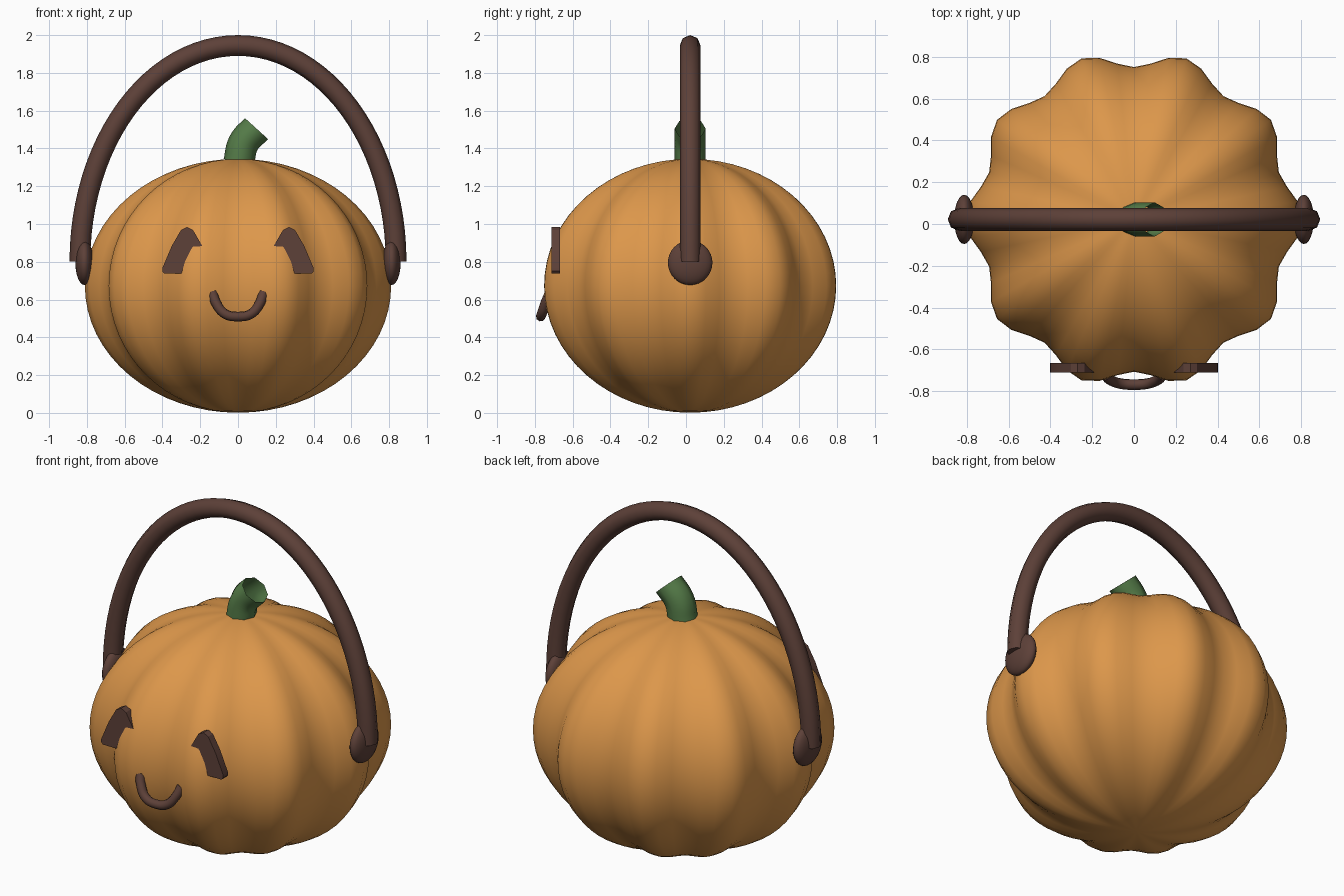
import bpy, bmesh, math

if "Cube" in bpy.data.objects:
    bpy.data.objects.remove(bpy.data.objects["Cube"])

CY = 0.022  # front-back centre of the pumpkin


def material(name, rgb):
    m = bpy.data.materials.new(name)
    m.diffuse_color = (*rgb, 1)
    m.use_nodes = True
    m.node_tree.nodes["Principled BSDF"].inputs["Base Color"].default_value = m.diffuse_color
    return m


ORANGE = material("orange", (0.72, 0.31, 0.07))
BROWN = material("brown", (0.11, 0.052, 0.04))
GREEN = material("green", (0.09, 0.2, 0.065))


def mesh_object(name, bm, mat, angle=40):
    bmesh.ops.recalc_face_normals(bm, faces=bm.faces)
    me = bpy.data.meshes.new(name)
    bm.to_mesh(me)
    bm.free()
    me.materials.append(mat)
    ob = bpy.data.objects.new(name, me)
    bpy.context.collection.objects.link(ob)
    bpy.ops.object.select_all(action='DESELECT')
    ob.select_set(True)
    bpy.context.view_layer.objects.active = ob
    bpy.ops.object.shade_smooth_by_angle(angle=math.radians(angle))
    return ob


def tube(name, pts, radius, mat, caps, bezier=False):
    cu = bpy.data.curves.new(name, 'CURVE')
    cu.dimensions = '3D'
    cu.bevel_depth = radius
    cu.bevel_resolution = 2
    cu.use_fill_caps = caps
    if bezier:
        sp = cu.splines.new('BEZIER')
        sp.bezier_points.add(len(pts) - 1)
        for bp, p in zip(sp.bezier_points, pts):
            bp.co = p
            bp.handle_left_type = bp.handle_right_type = 'AUTO'
        sp.resolution_u = 6
    else:
        sp = cu.splines.new('POLY')
        sp.points.add(len(pts) - 1)
        for sp_pt, p in zip(sp.points, pts):
            sp_pt.co = (*p, 1)
    sp.use_smooth = True
    cu.materials.append(mat)
    ob = bpy.data.objects.new(name, cu)
    bpy.context.collection.objects.link(ob)
    return ob


# Pumpkin body: ellipsoid with ten lobes
bm = bmesh.new()
bmesh.ops.create_uvsphere(bm, u_segments=60, v_segments=32, radius=1)
for v in bm.verts:
    a = math.atan2(v.co.y, v.co.x)
    r = 0.77 * (1 + 0.053 * math.cos(10 * a))
    v.co = (v.co.x * r, v.co.y * r + CY, 0.673 + v.co.z * 0.672)
mesh_object("pumpkin_body", bm, ORANGE, 60)

# Carrying handle: half ellipse
arch = [(0.837 * math.cos(math.pi * i / 48), CY, 0.8 + 1.145 * math.sin(math.pi * i / 48))
        for i in range(49)]
tube("handle", arch, 0.055, BROWN, True)

# Handle knobs
for side, s in (("left", -1), ("right", 1)):
    bm = bmesh.new()
    bmesh.ops.create_uvsphere(bm, u_segments=24, v_segments=16, radius=1)
    for v in bm.verts:
        v.co = (s * 0.813 + v.co.x * 0.048, CY + v.co.y * 0.118, 0.795 + v.co.z * 0.118)
    mesh_object("handle_knob_" + side, bm, BROWN)

# Bent stem, open at the tip
tube("stem", [(0.004, CY, 1.325), (0.03, CY, 1.43), (0.098, CY, 1.505)], 0.082, GREEN, False, True)

# Eyes: rounded triangle plates, partly sunk into the body
half = [(0.0, 0.984), (0.032, 0.968), (0.08, 0.885), (0.13, 0.768), (0.131, 0.75), (0.12, 0.737)]
outline = half + [(-x, z) for x, z in reversed(half[1:])]
for side, s in (("left", -1), ("right", 1)):
    bm = bmesh.new()
    face = bm.faces.new([bm.verts.new((s * 0.27 + x, -0.711, z)) for x, z in outline])
    ext = bmesh.ops.extrude_face_region(bm, geom=[face])
    for v in ext["geom"]:
        if isinstance(v, bmesh.types.BMVert):
            v.co.y = -0.666
    if not face.is_valid or len(bm.faces) == len(outline) + 1:
        bmesh.ops.holes_fill(bm, edges=bm.edges)
    mesh_object("eye_" + side, bm, BROWN, 30)

# Smiling mouth
smile = [(0.135, -0.722, 0.635), (0.115, -0.745, 0.58), (0.07, -0.763, 0.525)]
path = [(-x, y, z) for x, y, z in smile] + [(0, -0.769, 0.51)] + smile[::-1]
tube("mouth", path, 0.026, BROWN, True, True)
